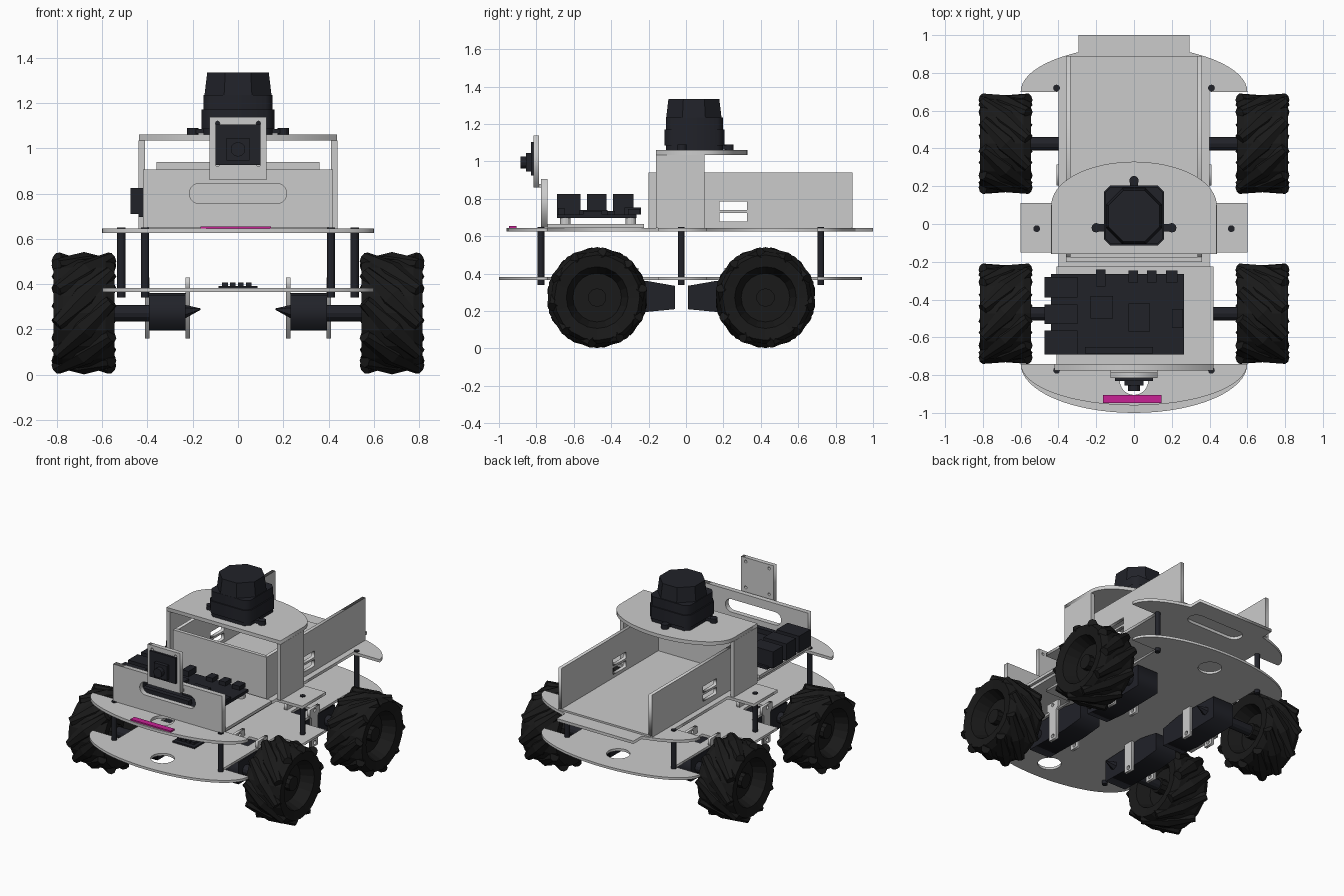
import bpy, bmesh
from math import sin, cos, pi, radians
from mathutils import Matrix, Vector

if "Cube" in bpy.data.objects:
    bpy.data.objects.remove(bpy.data.objects["Cube"])


def material(name, rgb):
    m = bpy.data.materials.new(name)
    m.diffuse_color = (*rgb, 1)
    m.use_nodes = True
    m.node_tree.nodes["Principled BSDF"].inputs["Base Color"].default_value = m.diffuse_color
    return m


DARK = material("dark_plastic", (0.015, 0.016, 0.022))
RUBBER = material("black_rubber", (0.010, 0.010, 0.010))
PINK = material("magenta", (0.58, 0.016, 0.30))


def add(name, mesh, mat=None):
    ob = bpy.data.objects.new(name, mesh)
    bpy.context.collection.objects.link(ob)
    if mat:
        mesh.materials.append(mat)
    return ob


def from_bm(name, bm, mat=None):
    bmesh.ops.recalc_face_normals(bm, faces=bm.faces)
    me = bpy.data.meshes.new(name)
    bm.to_mesh(me)
    bm.free()
    return add(name, me, mat)


def box(name, x0, x1, y0, y1, z0, z1, mat=None):
    bm = bmesh.new()
    m = Matrix.Translation(((x0 + x1) / 2, (y0 + y1) / 2, (z0 + z1) / 2)) @ Matrix.Diagonal((x1 - x0, y1 - y0, z1 - z0, 1))
    bmesh.ops.create_cube(bm, size=1, matrix=m)
    return from_bm(name, bm, mat)


def rod(name, a, b, r1, r2=None, mat=None, seg=12, spin=0):
    a, b = Vector(a), Vector(b)
    d = b - a
    m = Matrix.Translation((a + b) / 2) @ d.to_track_quat('Z', 'Y').to_matrix().to_4x4() @ Matrix.Rotation(spin, 4, 'Z')
    bm = bmesh.new()
    bmesh.ops.create_cone(bm, cap_ends=True, segments=seg, radius1=r1, radius2=r1 if r2 is None else r2,
                          depth=d.length, matrix=m)
    return from_bm(name, bm, mat)


# Sheet cut from an outline with holes; axis is the thickness direction
AXES = {'z': ((1, 0, 0), (0, 1, 0), (0, 0, 1)), 'y': ((1, 0, 0), (0, 0, 1), (0, -1, 0)), 'x': ((0, 1, 0), (0, 0, 1), (1, 0, 0))}


def sheet(name, loops, axis, lo, hi, mat=None):
    cu = bpy.data.curves.new(name, 'CURVE')
    cu.dimensions, cu.fill_mode, cu.extrude = '2D', 'BOTH', (hi - lo) / 2
    for pts in loops:
        sp = cu.splines.new('POLY')
        sp.points.add(len(pts) - 1)
        for p, (u, v) in zip(sp.points, pts):
            p.co = (u, v, 0, 1)
        sp.use_cyclic_u = True
    tmp = bpy.data.objects.new(name + "_curve", cu)
    bpy.context.collection.objects.link(tmp)
    me = bpy.data.meshes.new_from_object(tmp.evaluated_get(bpy.context.evaluated_depsgraph_get()))
    bpy.data.objects.remove(tmp)
    rot = Matrix(AXES[axis]).transposed()
    off = rot.col[2] * ((lo + hi) / 2) * (-1 if axis == 'y' else 1)
    me.transform(Matrix.Translation(off) @ rot.to_4x4())
    bm = bmesh.new()
    bm.from_mesh(me)
    bmesh.ops.remove_doubles(bm, verts=bm.verts, dist=1e-5)
    bpy.data.meshes.remove(me)
    return from_bm(name, bm, mat)


def rect(u0, u1, v0, v1):
    return [(u0, v0), (u1, v0), (u1, v1), (u0, v1)]


def circle(u, v, r, n=24):
    return [(u + r * cos(2 * pi * i / n), v + r * sin(2 * pi * i / n)) for i in range(n)]


def slot(u0, u1, v0, v1):
    r, v = (v1 - v0) / 2, (v0 + v1) / 2
    arc = [radians(-90 + 18 * i) for i in range(11)]
    return [(u1 - r + r * cos(t), v + r * sin(t)) for t in arc] + [(u0 + r - r * cos(t), v - r * sin(t)) for t in arc]


# Chassis outline: rounded ends, wheel cut-outs and middle ears
def chassis(front, rear, tab=False):
    half = [(0.6 * sin(pi * i / 32), -0.74 - (front - 0.74) * cos(pi * i / 32)) for i in range(17)]
    half += [(0.4, -0.74), (0.4, -0.15), (0.6, -0.15), (0.6, 0.11), (0.4, 0.11), (0.4, 0.70)]
    back = [(0.6 * cos(pi * i / 32), 0.70 + (rear - 0.70) * sin(pi * i / 32)) for i in range(17)]
    if tab:
        back = [p for p in back if p[0] > 0.295] + [(0.295, 0.91), (0.295, 1.0)]
    half += back
    return half + [(-x, y) for x, y in reversed(half) if x > 1e-4]


lower_slots = [rect(s * x - 0.035, s * x + 0.035, y - 0.06, y + 0.06) for s in (-1, 1) for x in (0.3,) for y in (-0.31, 0.26)]
sheet("lower_plate", [chassis(1.0, 0.94), circle(0, -0.83, 0.075), circle(0, 0.745, 0.075)] + lower_slots, 'z', 0.365, 0.382)
sheet("upper_plate", [chassis(0.96, 0.94, True), circle(0, -0.83, 0.075), slot(-0.195, 0.225, 0.76, 0.87)], 'z', 0.625, 0.645)
box("front_marker", -0.165, 0.145, -0.947, -0.905, 0.645, 0.655, PINK)

# Standoffs between the plates
for s in (-1, 1):
    for x, y in ((0.41, -0.775), (0.515, -0.025), (0.41, 0.72)):
        rod("standoff", (s * x, y, 0.34), (s * x, y, 0.65), 0.018, mat=DARK)

# Sensor bridge
for s in (-1, 1):
    box("bridge_side", s * 0.425 - 0.014, s * 0.425 + 0.014, -0.16, 0.10, 0.645, 1.035)
dome = [(0.438 * cos(pi * i / 24), 0.10 + 0.23 * sin(pi * i / 24)) for i in range(25)]
sheet("bridge_top", [[(-0.438, -0.16), (0.438, -0.16)] + dome], 'z', 1.035, 1.06)

# Cargo tray, open at the rear
box("tray_floor", -0.36, 0.36, -0.19, 0.89, 0.645, 0.657)
box("tray_front_wall", -0.36, 0.36, -0.20, -0.175, 0.645, 0.94)
vents = [rect(0.18, 0.325, 0.68, 0.725), rect(0.18, 0.325, 0.74, 0.785)]
for s in (-1, 1):
    sheet("tray_side", [rect(-0.19, 0.89, 0.645, 0.94)] + vents, 'x', s * 0.348 - 0.012, s * 0.348 + 0.012)

# Front panel with foot plate and camera bracket
sheet("front_panel", [rect(-0.42, 0.42, 0.647, 0.905), slot(-0.215, 0.215, 0.755, 0.845)], 'y', -0.775, -0.74)
box("panel_foot", -0.41, 0.42, -0.74, -0.225, 0.645, 0.665)
sheet("camera_bracket", [rect(-0.125, 0.125, 0.86, 1.138)] +
      [circle(s * 0.09, z, 0.01, 8) for s in (-1, 1) for z in (0.93, 1.11)], 'y', -0.815, -0.785)
box("camera_bracket_lip", -0.125, 0.125, -0.80, -0.76, 0.86, 0.88)
box("camera_board", -0.1, 0.1, -0.83, -0.815, 0.925, 1.105, DARK)
box("camera_body", -0.05, 0.05, -0.855, -0.83, 0.945, 1.045, DARK)
rod("camera_lens", (0, -0.855, 0.995), (0, -0.885, 0.995), 0.032, mat=DARK)

# Computer board with ports and spacers
for x in (-0.29, 0.23):
    for y in (-0.645, -0.295):
        rod("board_spacer", (x, y, 0.66), (x, y, 0.70), 0.028)
box("computer_board", -0.44, 0.265, -0.69, -0.265, 0.697, 0.717, DARK)
for y0, y1 in ((-0.69, -0.565), (-0.53, -0.425), (-0.39, -0.28)):
    box("data_port", -0.475, -0.30, y0, y1, 0.71, 0.825, DARK)
for x0, x1, y0, y1, h in ((-0.03, 0.085, -0.57, -0.42, 0.74), (-0.23, -0.11, -0.50, -0.38, 0.735), (0.17, 0.23, -0.31, -0.245, 0.745),
                          (0.07, 0.12, -0.31, -0.245, 0.745), (-0.03, 0.02, -0.31, -0.245, 0.745), (-0.2, -0.15, -0.33, -0.24, 0.755),
                          (-0.26, 0.10, -0.685, -0.65, 0.75), (0.2, 0.26, -0.55, -0.45, 0.735)):
    box("board_part", x0, x1, y0, y1, 0.715, h, DARK)
box("driver_board", -0.085, 0.085, -0.60, -0.38, 0.382, 0.392, DARK)
for i in range(4):
    box("driver_part", -0.07 + 0.035 * i, -0.045 + 0.035 * i, -0.57, -0.45, 0.39, 0.408, DARK)

# Scanning sensor
def chamfered(h, c, v):
    return [(x, y + v) for x, y in ((h - c, -h), (h, c - h), (h, h - c), (h - c, h), (c - h, h), (-h, h - c), (-h, c - h), (c - h, -h))]


sheet("scanner_base", [chamfered(0.16, 0.035, 0.045)], 'z', 1.085, 1.17, DARK)
sheet("scanner_neck", [chamfered(0.152, 0.03, 0.045)], 'z', 1.06, 1.235, DARK)
rod("scanner_head", (0, 0.042, 1.235), (0, 0.042, 1.335), 0.16, 0.147, DARK, 8, pi / 8)
for x, y in ((0.2, -0.02), (-0.2, -0.02), (0, 0.23)):
    rod("scanner_ear", (x, y, 1.06), (x, y, 1.09), 0.025, mat=DARK)
    box("scanner_ear_arm", min(x, 0) - 0.022 * (x == 0), max(x, 0) + 0.022 * (x == 0),
        min(y, 0.0) - 0.02 * (x != 0), max(y, 0.0), 1.065, 1.085, DARK)


# Wheel: lathed tyre with recessed hub plus diagonal barrel treads
def wheel(cx, cy, hand):
    c = Vector((cx, cy, 0.272))
    out = 1 if cx > 0 else -1
    prof = [(0.04, 0), (0.04, 0.13), (0.125, 0.165), (0.135, 0.228), (0.095, 0.248),
            (-0.095, 0.248), (-0.135, 0.228), (-0.125, 0.165), (-0.04, 0.13), (-0.04, 0)]
    bm = bmesh.new()
    vs = [bm.verts.new(c + Vector((out * x, 0, r))) for x, r in prof]
    es = [bm.edges.new(p) for p in zip(vs, vs[1:])]
    bmesh.ops.spin(bm, geom=vs + es, cent=c, axis=(1, 0, 0), angle=2 * pi, steps=20, use_merge=True)
    bmesh.ops.remove_doubles(bm, verts=bm.verts, dist=1e-4)
    from_bm("tyre", bm, RUBBER)
    rod("hub", c - Vector((0.09 * out, 0, 0)), c + Vector((0.08 * out, 0, 0)), 0.05, mat=RUBBER, seg=10)
    bm = bmesh.new()
    n = 10
    for i in range(n):
        base = (Matrix.Translation(c) @ Matrix.Rotation(2 * pi * i / n, 4, 'X') @ Matrix.Translation((0, 0, 0.21))
                @ Matrix.Rotation(hand * pi / 4, 4, 'Z') @ Matrix.Rotation(pi / 2, 4, 'Y'))
        for side in (-1, 1):
            m = base @ Matrix.Rotation(0 if side > 0 else pi, 4, 'X') @ Matrix.Translation((0, 0, 0.086))
            bmesh.ops.create_cone(bm, cap_ends=True, segments=8, radius1=0.06, radius2=0.03, depth=0.172, matrix=m)
    from_bm("wheel_treads", bm, RUBBER)


# Wheels, motors and brackets on all four corners, mirrored about y = -0.025
for sx in (-1, 1):
    for sy in (-1, 1):
        def Y(d):
            return -0.025 + sy * d
        wheel(sx * 0.68, Y(0.45), sx * sy)
        rod("axle", (sx * 0.38, Y(0.45), 0.272), (sx * 0.66, Y(0.45), 0.272), 0.036, mat=DARK)
        side = [(0.53, 0.2), (0.19, 0.195), (0.035, 0.21), (0.035, 0.335), (0.19, 0.362), (0.53, 0.35)]
        sheet("motor", [[(Y(d), z) for d, z in side]], 'x', sx * 0.312 - 0.08, sx * 0.312 + 0.08, DARK)
        rod("motor_rear_shaft", (sx * 0.235, Y(0.45), 0.28), (sx * 0.165, Y(0.45), 0.29), 0.03, 0.003, DARK, 6)
        tee = [(0.25, 0.16), (0.32, 0.16), (0.32, 0.365), (0.34, 0.385), (0.34, 0.43), (0.23, 0.43), (0.23, 0.385), (0.25, 0.365)]
        for x in (0.4, 0.222):
            sheet("motor_bracket", [[(Y(d), z) for d, z in tee], circle(Y(0.285), 0.185, 0.014, 10), circle(Y(0.285), 0.41, 0.012, 10)],
                  'x', sx * x - 0.01, sx * x + 0.01)
